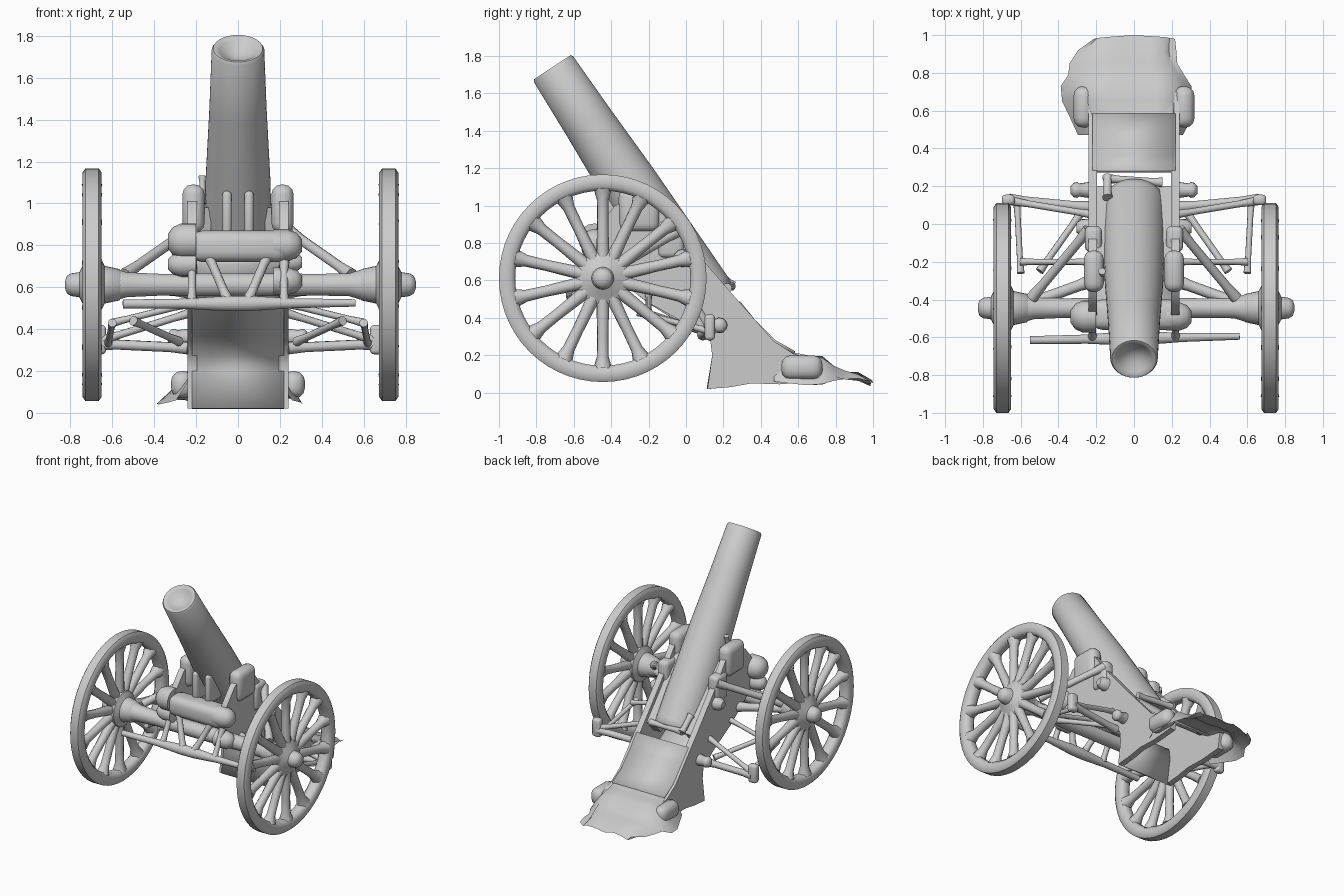
import bpy, bmesh, math, random
from mathutils import Vector as V

if "Cube" in bpy.data.objects:
    bpy.data.objects.remove(bpy.data.objects["Cube"])

random.seed(4)
TAU = math.tau


def finish(name, bm, angle=50):
    bmesh.ops.recalc_face_normals(bm, faces=bm.faces)
    me = bpy.data.meshes.new(name)
    bm.to_mesh(me)
    bm.free()
    ob = bpy.data.objects.new(name, me)
    bpy.context.collection.objects.link(ob)
    bpy.ops.object.select_all(action='DESELECT')
    ob.select_set(True)
    bpy.context.view_layer.objects.active = ob
    bpy.ops.object.shade_smooth_by_angle(angle=math.radians(angle))
    return ob


def lathe(bm, origin, axis, profile, n=32, closed=False):
    """Revolve (distance along axis, radius) points around an axis."""
    o, a = V(origin), V(axis).normalized()
    u = a.orthogonal().normalized()
    w = a.cross(u)
    rings = [[bm.verts.new(o + a * d + (u * math.cos(TAU * i / n) + w * math.sin(TAU * i / n)) * r)
              for i in range(n)] for d, r in profile]
    pairs = list(zip(rings, rings[1:] + rings[:1])) if closed else list(zip(rings, rings[1:]))
    for p, q in pairs:
        for i in range(n):
            j = (i + 1) % n
            bm.faces.new((p[i], p[j], q[j], q[i]))
    if not closed:
        bm.faces.new(rings[0])
        bm.faces.new(rings[-1])


def rod(bm, a, b, r):
    """Round bar with slightly flared ends."""
    a, b = V(a), V(b)
    n = (b - a).length
    lathe(bm, a, b - a, [(0, r * 1.3), (n * 0.2, r), (n * 0.8, r), (n, r * 1.3)], 10)


def box(bm, x, y, z, bevel=0.02):
    """Bevelled box from three (min, max) ranges."""
    t = bmesh.new()
    bmesh.ops.create_cube(t, size=1)
    for v in t.verts:
        v.co = V([(r[0] + r[1]) / 2 + c * (r[1] - r[0]) for c, r in zip(v.co, (x, y, z))])
    bmesh.ops.bevel(t, geom=t.edges[:], offset=bevel, segments=3, affect='EDGES', profile=0.5)
    me = bpy.data.meshes.new("tmp")
    t.to_mesh(me)
    t.free()
    bm.from_mesh(me)
    bpy.data.meshes.remove(me)


def plate(bm, pts, x0, x1):
    """Solid plate from a side (y, z) outline."""
    a = [bm.verts.new((x0, y, z)) for y, z in pts]
    b = [bm.verts.new((x1, y, z)) for y, z in pts]
    bm.faces.new(a)
    bm.faces.new(b)
    for i in range(len(pts)):
        j = (i + 1) % len(pts)
        bm.faces.new((a[i], a[j], b[j], b[i]))


def strip(name, pts, half, thick):
    """Sheet swept across x along a (y, z) path."""
    bm = bmesh.new()
    rows = [[bm.verts.new((s * half, y, z)) for s in (-1, 1)] for y, z in pts]
    for p, q in zip(rows, rows[1:]):
        bm.faces.new((p[0], p[1], q[1], q[0]))
    m = finish(name, bm).modifiers.new("thickness", 'SOLIDIFY')
    m.thickness = thick
    m.offset = 0


# Barrel with a shallow dished muzzle and breech rim
bm = bmesh.new()
lathe(bm, (0, -0.715, 1.74), (0, 0.549, -0.836),
      [(0.05, 0.015), (0.04, 0.05), (0.012, 0.088), (0, 0.105), (0, 0.118), (0.012, 0.126),
       (0.35, 0.137), (0.75, 0.155), (1.2, 0.165), (1.44, 0.17), (1.48, 0.17), (1.49, 0.16)], 40)
finish("barrel", bm)

# Wheels: rounded rim, fourteen spokes, hub and cap
for side, cx in (("left", -0.697), ("right", 0.72)):
    s = math.copysign(1, cx)
    c = V((cx, -0.445, 0.612))
    bm = bmesh.new()
    lathe(bm, c, (s, 0, 0), [(-0.045, 0.49), (-0.046, 0.535), (-0.032, 0.555), (0.032, 0.555), (0.046, 0.535),
                             (0.045, 0.49), (0.025, 0.468), (-0.025, 0.468)], 56, closed=True)
    for i in range(14):
        t = TAU * (i + 0.5) / 14
        d = V((0, math.cos(t), math.sin(t)))
        lathe(bm, c + d * 0.06, d, [(0, 0.036), (0.1, 0.034), (0.25, 0.03), (0.36, 0.032), (0.42, 0.05)], 10)
    lathe(bm, c, (s, 0, 0), [(-0.15, 0.05), (-0.13, 0.075), (-0.06, 0.09), (-0.04, 0.13), (0.02, 0.14), (0.04, 0.1),
                             (0.06, 0.06), (0.1, 0.054), (0.12, 0.042), (0.13, 0.015)], 24)
    finish(side + "_wheel", bm)

# Axle
bm = bmesh.new()
lathe(bm, (-0.66, -0.445, 0.612), (1, 0, 0),
      [(0, 0.07), (0.06, 0.08), (0.13, 0.06), (0.3, 0.052), (0.45, 0.055), (0.87, 0.055), (1.02, 0.052),
       (1.19, 0.055), (1.27, 0.08), (1.34, 0.07)], 20)
finish("axle", bm)

# Trail side plates, with inner fillers hugging the barrel
outline = [(-0.5, 0.72), (-0.48, 0.88), (-0.38, 1.0), (-0.24, 1.06), (-0.14, 1.0), (-0.02, 0.84), (0.21, 0.57),
           (0.47, 0.275), (0.58, 0.205), (0.7, 0.18), (0.68, 0.06), (0.5, 0.045), (0.35, 0.05), (0.24, 0.03),
           (0.115, 0.02), (0.14, 0.2), (0.13, 0.28), (0.0, 0.37), (-0.2, 0.48), (-0.36, 0.6)]
bm = bmesh.new()
for s in (-1, 1):
    plate(bm, outline, s * 0.195, s * 0.24)
    plate(bm, [(-0.3, 0.98), (-0.2, 1.0), (0.2, 0.54), (0.12, 0.45), (-0.2, 0.6)], s * 0.13, s * 0.2)
finish("trail_side_plates", bm)
strip("trail_belly", [(-0.47, 0.72), (-0.34, 0.6), (-0.2, 0.49), (-0.02, 0.375), (0.14, 0.28), (0.15, 0.2),
                      (0.12, 0.02)], 0.22, 0.02)
strip("trail_top", [(0.28, 0.485), (0.36, 0.385), (0.47, 0.275), (0.58, 0.212)], 0.22, 0.02)

# Torn ground skirt at the tail: y, crown height, edge height, left and right edges
rows = [(0.47, 0.26, 0.06, -0.29, 0.25), (0.55, 0.22, 0.05, -0.34, 0.3), (0.65, 0.2, 0.04, -0.39, 0.31),
        (0.73, 0.19, 0.05, -0.4, 0.31), (0.79, 0.135, 0.07, -0.34, 0.27), (0.85, 0.12, 0.08, -0.34, 0.24),
        (0.92, 0.1, 0.07, -0.3, 0.23), (0.98, 0.06, 0.06, -0.22, 0.21)]
bm = bmesh.new()
grid = []
for k, (y, zc, ze, xl, xr) in enumerate(rows):
    xs = (xl, xl * 0.83, xl * 0.62, xl * 0.3, 0, xr * 0.35, xr * 0.7, xr * 0.85, xr)
    zs = (ze, (zc + ze) / 2 - 0.02, zc, zc, zc, zc, zc, (zc + ze) / 2 - 0.02, ze)
    grid.append([bm.verts.new((x + random.uniform(-.012, .012), y + (0.02 * (1 - abs(i - 4) / 4) if k == 7 else 0),
                               z + random.uniform(-.01, .01) * (k > 2))) for i, (x, z) in enumerate(zip(xs, zs))])
for p, q in zip(grid, grid[1:]):
    for i in range(8):
        bm.faces.new((p[i], p[i + 1], q[i + 1], q[i]))
finish("ground_skirt", bm, 60)

# Tail side lugs
bm = bmesh.new()
for s in (-1, 1):
    box(bm, sorted((s * 0.21, s * 0.32)), (0.51, 0.73), (0.07, 0.2), 0.05)
finish("tail_lugs", bm)

# Cradle cheeks beside the barrel and ribs under it
bm = bmesh.new()
for s in (-1, 1):
    box(bm, sorted((s * 0.16, s * 0.265)), (-0.36, -0.14), (0.86, 1.09), 0.045)
    box(bm, sorted((s * 0.17, s * 0.26)), (-0.15, -0.01), (0.72, 0.92), 0.03)
    box(bm, sorted((s * 0.03, s * 0.075)), (-0.46, -0.3), (0.84, 1.06), 0.02)
finish("cradle_cheeks", bm)

# Front cross beam with rounded ends, larger on the left
bm = bmesh.new()
box(bm, (-0.22, 0.24), (-0.56, -0.4), (0.72, 0.87), 0.05)
for x, s, z, r in ((-0.2, -1, 0.82, 0.085), (-0.2, -1, 0.71, 0.06), (0.17, 1, 0.8, 0.075), (0.17, 1, 0.63, 0.065)):
    lathe(bm, (x, -0.49, z), (s, 0, 0), [(0, r), (0.07, r), (0.11, r * 0.8), (0.135, r * 0.4)], 16)
finish("front_beam", bm)

# Drawbar with V struts
bm = bmesh.new()
lathe(bm, (-0.55, -0.615, 0.52), (1.11, 0.02, 0.005),
      [(0, 0.022), (0.3, 0.025), (0.5, 0.038), (0.6, 0.038), (0.8, 0.025), (1.11, 0.018)], 12)
for s in (-1, 1):
    rod(bm, (s * 0.14, -0.52, 0.75), (s * 0.05, -0.6, 0.54), 0.022)
    rod(bm, (s * 0.22, -0.5, 0.72), (s * 0.22, -0.6, 0.53), 0.02)
finish("drawbar", bm)

# Side braces and brake gear
for side, s in (("left", -1), ("right", 1)):
    bm = bmesh.new()
    for a, b, r in (((.24, .09, .31), (.66, .13, .33), .024),
                    ((.24, -.03, .87), (.54, -.39, .66), .025),
                    ((.22, -.3, .58), (.58, -.43, .61), .03),
                    ((.62, .12, .33), (.6, -.26, .43), .016),
                    ((.24, -.2, .52), (.6, -.2, .43), .016),
                    ((.28, .06, .34), (.5, -.25, .44), .018),
                    ((.22, .05, .48), (.64, .12, .35), .018)):
        rod(bm, (s * a[0], a[1], a[2]), (s * b[0], b[1], b[2]), r)
    box(bm, sorted((s * 0.63, s * 0.7)), (0.1, 0.155), (0.28, 0.42), 0.02)
    lathe(bm, (s * 0.22, 0.18, 0.36), (s, 0, 0), [(0, .045), (.07, .035), (.08, .042), (.1, .038), (.115, .02)], 14)
    lathe(bm, (s * 0.22, -0.02, 0.72), (s, 0, 0), [(0, .05), (.06, .045), (.085, .025)], 14)
    finish(side + "_braces", bm)

# Breech lever and sight post
bm = bmesh.new()
rod(bm, (-0.14, 0.14, 0.66), (-0.14, 0.25, 0.57), 0.022)
rod(bm, (-0.14, 0.24, 0.57), (0.15, 0.22, 0.56), 0.02)
finish("breech_lever", bm)
bm = bmesh.new()
rod(bm, (-0.17, -0.28, 1.0), (-0.17, -0.25, 1.13), 0.015)
finish("sight_post", bm)
